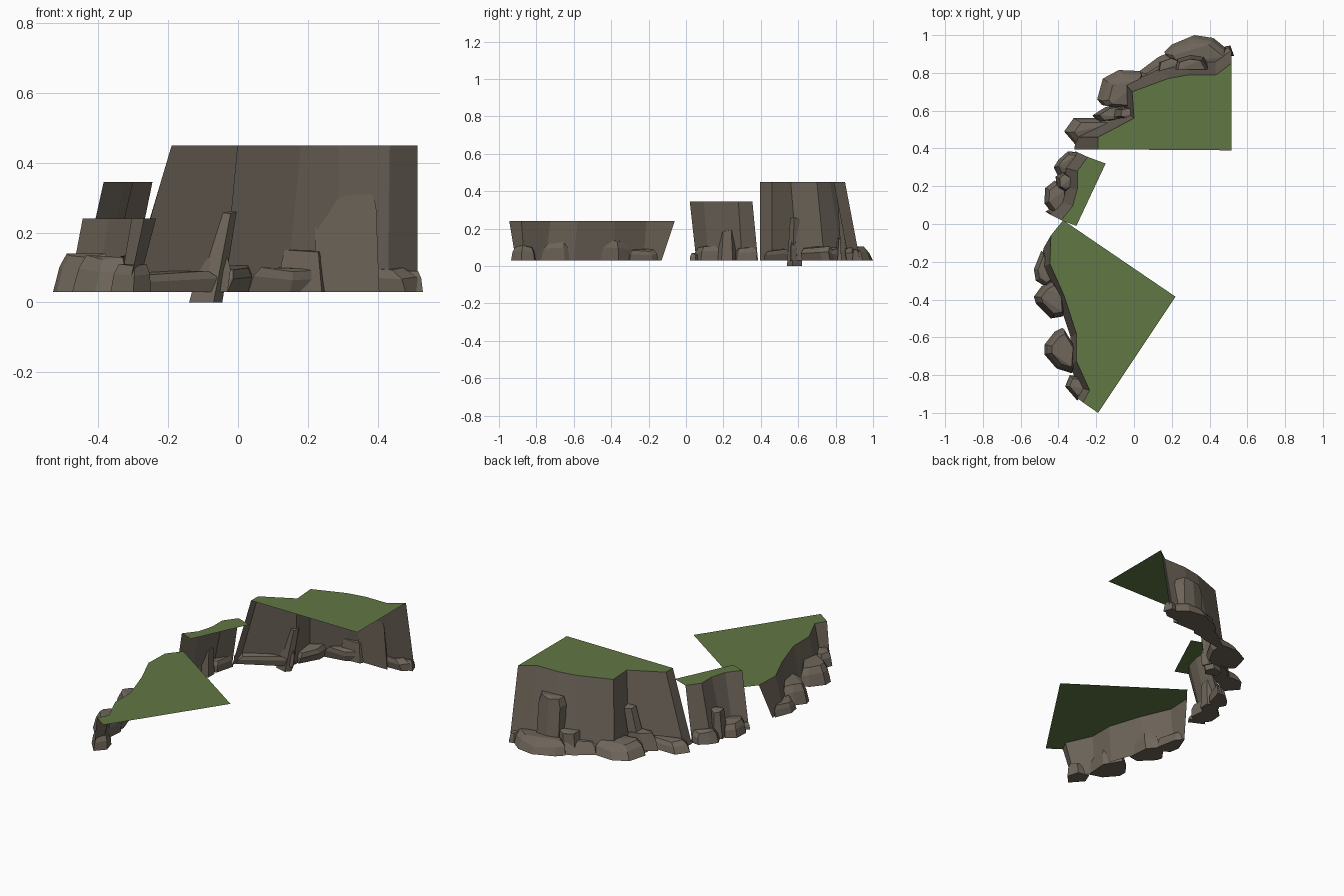
import bpy, bmesh
from mathutils import Vector


def material(name, rgb):
    m = bpy.data.materials.new(name)
    m.diffuse_color = (*rgb, 1)
    return m


GRASS = material("grass green", (0.120, 0.185, 0.057))
STONE = material("brown grey stone", (0.158, 0.132, 0.103))
BASE = 0.03


def finish(name, bm, mat):
    me = bpy.data.meshes.new(name)
    bm.to_mesh(me)
    bm.free()
    me.materials.append(mat)
    ob = bpy.data.objects.new(name, me)
    bpy.context.collection.objects.link(ob)


def grass(name, outline, z):
    """Flat single-sided plateau sheet, facing up."""
    bm = bmesh.new()
    f = bm.faces.new([bm.verts.new((x, y, z)) for x, y in outline])
    f.normal_update()
    if f.normal.z < 0:
        f.normal_flip()
    finish(name, bm, GRASS)


def wall(name, rim, foot, z):
    """Open sloping cliff face; outside is to the left of the path."""
    bm = bmesh.new()
    t = [bm.verts.new((x, y, z)) for x, y in rim]
    b = [bm.verts.new((x, y, BASE)) for x, y in foot]
    for i in range(len(t) - 1):
        bm.faces.new((b[i + 1], b[i], t[i], t[i + 1]))
    finish(name, bm, STONE)


def rock(name, outline, z1, top=0.7, lean=(0, 0), z0=BASE, mid=0.65):
    """Chipped boulder: hull of a foot ring, a shoulder ring and a smaller top."""
    bm = bmesh.new()
    c = sum((Vector(p) for p in outline), Vector((0, 0))) / len(outline)
    for k, s in ((0, 1), (mid, 0.5 + 0.5 * top + 0.06), (1, top)):
        for i, p in enumerate(outline):
            q = c + (Vector(p) - c) * s + Vector(lean) * k
            drop = 0.006 * (i % 3) if k else 0
            bm.verts.new((q.x, q.y, z0 + (z1 - z0) * k - drop))
    r = bmesh.ops.convex_hull(bm, input=bm.verts)
    junk = {g for g in r["geom_interior"] + r["geom_unused"]
            if isinstance(g, bmesh.types.BMVert)}
    bmesh.ops.delete(bm, geom=list(junk), context='VERTS')
    bmesh.ops.dissolve_limit(bm, angle_limit=0.2, verts=bm.verts, edges=bm.edges)
    bmesh.ops.recalc_face_normals(bm, faces=bm.faces)
    finish(name, bm, STONE)


# Tall cliff
rim = [(-0.19, 0.395), (-0.19, 0.46), (0.0, 0.56), (-0.01, 0.70), (0.18, 0.77),
       (0.29, 0.79), (0.435, 0.79), (0.515, 0.85)]
foot = [(-0.315, 0.395), (-0.31, 0.46), (-0.04, 0.595), (-0.045, 0.74), (0.14, 0.835),
        (0.28, 0.865), (0.43, 0.87), (0.515, 0.93)]
wall("tall_cliff_wall", rim, foot, 0.45)
grass("tall_cliff_grass", rim + [(0.515, 0.39)], 0.45)

# Middle cliff
rim = [(-0.385, 0.02), (-0.325, 0.095), (-0.30, 0.185), (-0.30, 0.28), (-0.245, 0.355)]
foot = [(-0.455, 0.055), (-0.395, 0.12), (-0.375, 0.19), (-0.375, 0.30), (-0.31, 0.385)]
wall("middle_cliff_wall", rim, foot, 0.345)
grass("middle_cliff_grass", rim + [(-0.15, 0.32), (-0.305, -0.01)], 0.345)

# Low cliff
rim = [(-0.27, -0.945), (-0.235, -0.88), (-0.305, -0.725), (-0.305, -0.58),
       (-0.37, -0.38), (-0.445, -0.21), (-0.44, -0.06)]
foot = [(-0.315, -0.91), (-0.29, -0.865), (-0.34, -0.75), (-0.335, -0.60),
        (-0.405, -0.39), (-0.485, -0.23), (-0.48, -0.13)]
wall("low_cliff_wall", rim, foot, 0.24)
grass("low_cliff_grass", rim + [(-0.375, 0.02), (0.22, -0.385), (-0.19, -1.0)], 0.24)

# Rocks at the foot of the tall cliff
rock("tall_foot_rock_1", [(-0.37, 0.49), (-0.32, 0.56), (-0.27, 0.565), (-0.05, 0.56),
     (-0.18, 0.48), (-0.31, 0.42)], 0.09, 0.72, (0.02, -0.01))
rock("tall_foot_rock_2", [(-0.22, 0.575), (-0.15, 0.62), (-0.06, 0.63), (-0.03, 0.56),
     (-0.19, 0.54)], 0.13, 0.8, (0.02, 0))
rock("tall_foot_rock_3", [(-0.195, 0.66), (-0.165, 0.77), (-0.08, 0.815), (0.03, 0.81),
     (0.03, 0.73), (-0.03, 0.62), (-0.17, 0.63)], 0.105, 0.72, (0.03, -0.02))
rock("tall_foot_rock_4", [(0.03, 0.77), (0.03, 0.81), (0.13, 0.885), (0.19, 0.91),
     (0.28, 0.86), (0.15, 0.79)], 0.10, 0.75, (0.01, -0.02))
rock("tall_foot_rock_5", [(0.16, 0.91), (0.20, 0.95), (0.32, 1.0), (0.42, 0.985),
     (0.525, 0.90), (0.48, 0.86), (0.2, 0.85)], 0.105, 0.74, (0.0, -0.02))
rock("tall_foot_rock_6", [(0.12, 0.80), (0.13, 0.86), (0.20, 0.885), (0.26, 0.86),
     (0.24, 0.81)], 0.15, 0.8)
rock("tall_end_rock", [(0.46, 0.88), (0.48, 0.94), (0.51, 0.945), (0.53, 0.89)], 0.09, 0.6)
# Tall slabs leaning on the face
rock("tall_slab_left", [(-0.14, 0.56), (-0.13, 0.61), (-0.07, 0.62), (-0.045, 0.57),
     (-0.07, 0.54)], 0.26, 0.7, (0.055, 0.005), 0.0, 0.8)
rock("tall_slab_right", [(0.22, 0.83), (0.23, 0.88), (0.30, 0.90), (0.37, 0.89),
     (0.405, 0.83)], 0.33, 0.78, (-0.005, -0.02), mid=0.85)

# Rocks at the foot of the middle cliff
rock("middle_rock_1", [(-0.425, 0.30), (-0.40, 0.34), (-0.35, 0.385), (-0.30, 0.38),
     (-0.33, 0.27), (-0.40, 0.25)], 0.10, 0.72, (0.01, 0))
rock("middle_rock_2", [(-0.41, 0.19), (-0.415, 0.25), (-0.38, 0.28), (-0.33, 0.25),
     (-0.33, 0.19), (-0.37, 0.165)], 0.19, 0.72, (0.01, 0))
rock("middle_rock_3", [(-0.475, 0.11), (-0.47, 0.19), (-0.42, 0.23), (-0.365, 0.19),
     (-0.355, 0.08), (-0.42, 0.04)], 0.11, 0.74, (0.01, 0))
rock("middle_rock_4", [(-0.47, 0.065), (-0.43, 0.09), (-0.36, 0.05), (-0.38, 0.02)],
     0.07, 0.7)

# Rocks at the foot of the low cliff
rock("low_rock_1", [(-0.49, -0.14), (-0.53, -0.24), (-0.52, -0.30), (-0.47, -0.33),
     (-0.43, -0.30), (-0.455, -0.18)], 0.09, 0.75, (0.01, 0))
rock("low_rock_2", [(-0.53, -0.385), (-0.52, -0.42), (-0.44, -0.50), (-0.38, -0.49),
     (-0.39, -0.36), (-0.44, -0.30), (-0.49, -0.33)], 0.14, 0.74, (0.02, 0))
rock("low_rock_3", [(-0.475, -0.64), (-0.42, -0.57), (-0.38, -0.55), (-0.32, -0.65),
     (-0.33, -0.79), (-0.41, -0.765), (-0.475, -0.69)], 0.135, 0.72, (0.02, 0))
rock("low_rock_4", [(-0.365, -0.86), (-0.34, -0.80), (-0.27, -0.81), (-0.25, -0.88),
     (-0.30, -0.935)], 0.11, 0.68, (0.005, 0))
